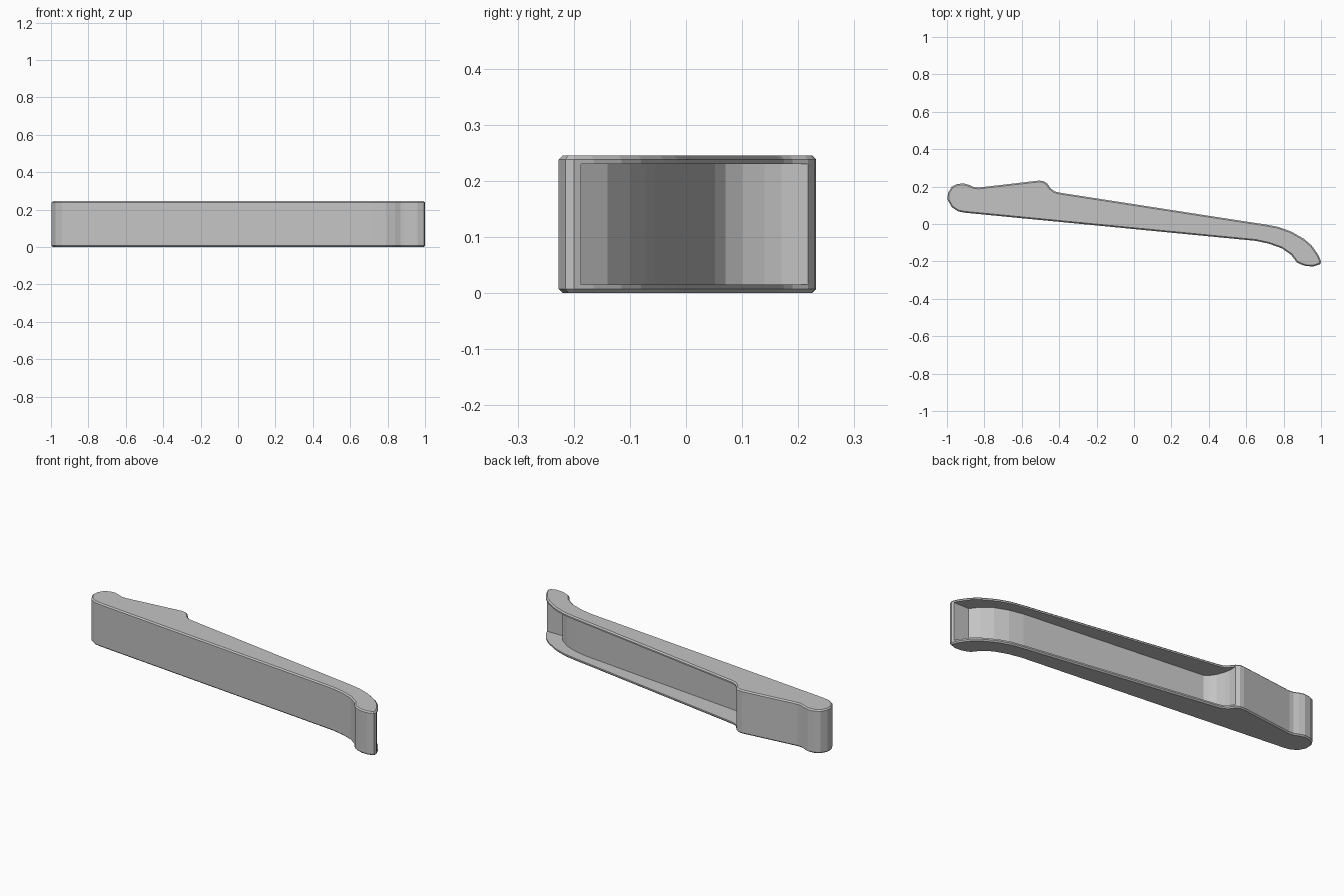
import bpy
import bmesh

default_cube = bpy.data.objects.get("Cube")
if default_cube:
    bpy.data.objects.remove(default_cube, do_unlink=True)

HEIGHT = 0.245
FLANGE = 0.015
CHAMFER = 0.007


def make_material(name, colour):
    material = bpy.data.materials.new(name)
    material.use_nodes = True
    material.diffuse_color = colour
    material.node_tree.nodes["Principled BSDF"].inputs["Base Color"].default_value = colour
    return material


def make_prism(name, outline, bottom, top, material, chamfer=0.0):
    """Extrude a plan outline upward, optionally chamfering both cap edges."""
    bm = bmesh.new()
    base = bm.faces.new([bm.verts.new((x, y, bottom)) for x, y in outline])
    extruded = bmesh.ops.extrude_face_region(bm, geom=[base])
    raised = [v for v in extruded["geom"] if isinstance(v, bmesh.types.BMVert)]
    bmesh.ops.translate(bm, verts=raised, vec=(0, 0, top - bottom))
    bmesh.ops.recalc_face_normals(bm, faces=bm.faces[:])
    if chamfer:
        rims = [e for e in bm.edges if abs(e.verts[0].co.z - e.verts[1].co.z) < 1e-5]
        bmesh.ops.bevel(bm, geom=rims, offset=chamfer, segments=1,
                        profile=0.5, affect='EDGES')
    mesh = bpy.data.meshes.new(name)
    bm.to_mesh(mesh)
    bm.free()
    mesh.materials.append(material)
    obj = bpy.data.objects.new(name, mesh)
    bpy.context.collection.objects.link(obj)
    return obj


grey = make_material("plain grey", (0.55, 0.55, 0.55, 1.0))

# Plan outline pieces, running counterclockwise from the rounded end
front_edge = [(-.9, .06), (.65, -.09), (.72, -.105), (.79, -.13), (.84, -.165), (.87, -.205)]
hooked_tip = [(.89, -.215), (.92, -.225), (.96, -.227), (.995, -.215), (1, -.2),
              (.985, -.165), (.95, -.115), (.91, -.08)]
back_edge = [(.84, -.04), (.77, -.015), (.7, -.002), (.6, .013), (-.4, .168)]
step = [(-.425, .175), (-.445, .19), (-.465, .217), (-.485, .23), (-.51, .232)]
round_end = [(-.83, .195), (-.855, .197), (-.88, .208), (-.91, .217), (-.945, .214),
             (-.975, .199), (-.995, .165), (-.997, .13), (-.975, .09), (-.94, .067)]

handle = make_prism("lever_handle", front_edge + hooked_tip + back_edge + step + round_end,
                    0, HEIGHT, grey, CHAMFER)

# Hollow along the back, leaving thin top and bottom flanges and a front wall
recess_end = [(-.465, .3), (-.467, .17), (-.46, .14), (-.445, .1), (-.425, .07), (-.4, .052)]
recess_floor = [(.66, -.055), (.74, -.072), (.81, -.1), (.865, -.14), (.9, -.187)]
recess_mouth = [(1.1, -.187), (1.1, .3)]

cutter = make_prism("recess_cutter", recess_end + recess_floor + recess_mouth,
                    FLANGE, HEIGHT - FLANGE, grey)
cutter.hide_render = True
cutter.hide_viewport = True
cutter.display_type = 'WIRE'

hollow = handle.modifiers.new("back_recess", 'BOOLEAN')
hollow.operation = 'DIFFERENCE'
hollow.solver = 'EXACT'
hollow.object = cutter
